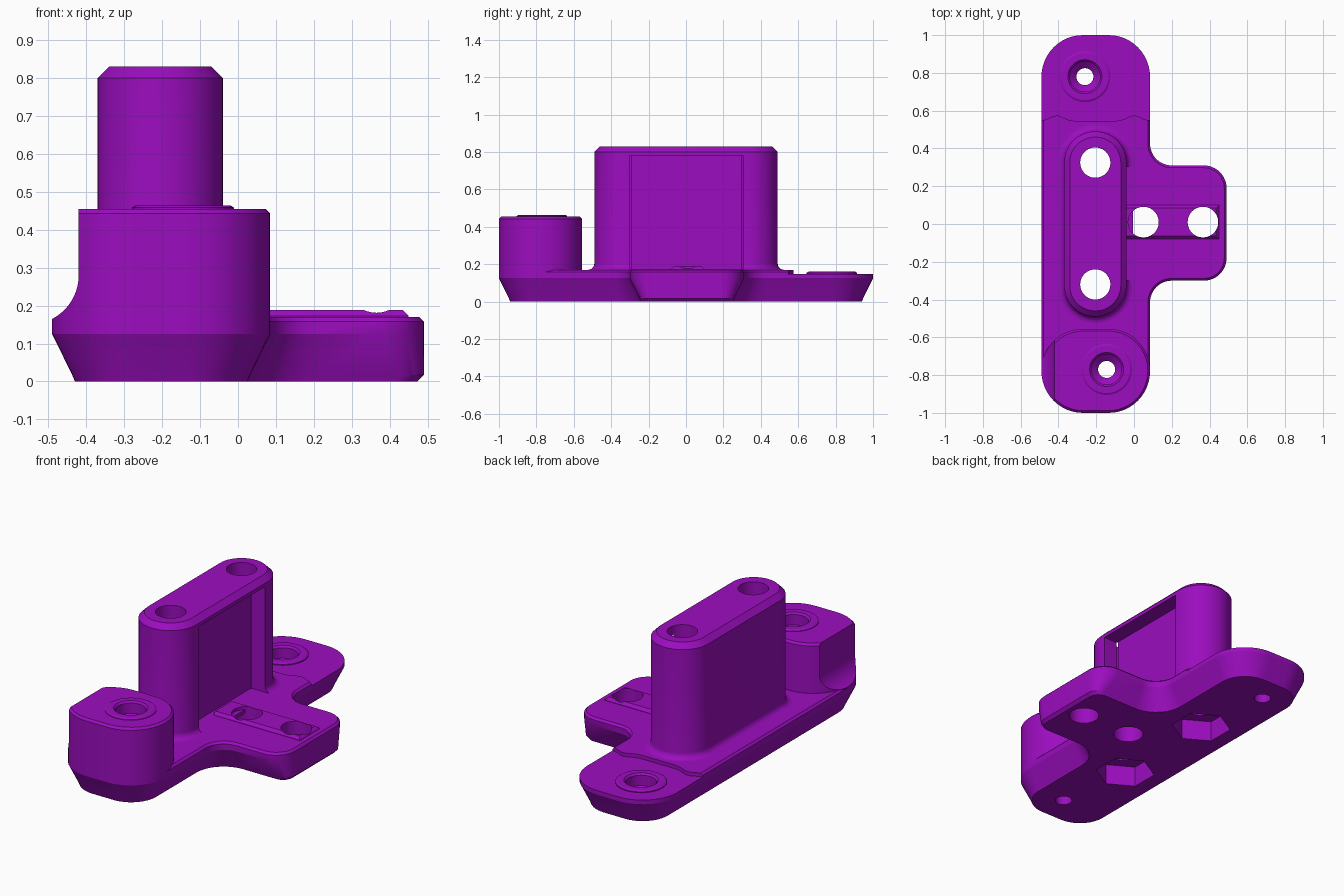
import bpy, bmesh, math
from mathutils import Vector

if "Cube" in bpy.data.objects:
    bpy.data.objects.remove(bpy.data.objects["Cube"])

purple = bpy.data.materials.new("purple")
purple.diffuse_color = (0.33, 0.004, 0.52, 1)
purple.use_nodes = True
purple.node_tree.nodes["Principled BSDF"].inputs["Base Color"].default_value = purple.diffuse_color


def rounded(corners, seg=12):
    """Counter-clockwise outline from (x, y, radius) corners, convex or concave."""
    pts, n = [], len(corners)
    for i, (x, y, r) in enumerate(corners):
        p = Vector((x, y))
        a = (Vector(corners[i - 1][:2]) - p).normalized()
        b = (Vector(corners[(i + 1) % n][:2]) - p).normalized()
        c = p + (a + b) * r          # all corners are right angles
        for k in range(seg + 1):
            t = math.pi / 2 * k / seg
            pts.append(c - b * r * math.cos(t) - a * r * math.sin(t))
    return [(q.x, q.y) for q in pts]


def ngon(x, y, r, n=40, start=0.0):
    return [(x + r * math.cos(start + 2 * math.pi * k / n),
             y + r * math.sin(start + 2 * math.pi * k / n)) for k in range(n)]


def loft(name, rings):
    """Closed solid through (z, outline) rings, listed from the bottom up."""
    bm = bmesh.new()
    loops = [[bm.verts.new((x, y, z)) for x, y in o] for z, o in rings]
    n = len(loops[0])
    for lo, hi in zip(loops, loops[1:]):
        for i in range(n):
            j = (i + 1) % n
            bm.faces.new((lo[i], lo[j], hi[j], hi[i]))
    bm.faces.new(loops[0][::-1])
    bm.faces.new(loops[-1])
    bmesh.ops.recalc_face_normals(bm, faces=bm.faces)
    me = bpy.data.meshes.new(name)
    bm.to_mesh(me)
    bm.free()
    ob = bpy.data.objects.new(name, me)
    bpy.context.collection.objects.link(ob)
    me.materials.append(purple)
    return ob


def box(name, x0, x1, y0, y1, z0, z1):
    o = [(x0, y0), (x1, y0), (x1, y1), (x0, y1)]
    return loft(name, [(z0, o), (z1, o)])


def prism(name, outline, z0, z1):
    return loft(name, [(z0, outline), (z1, outline)])


def cut(ob, cutters):
    for c in cutters:
        m = ob.modifiers.new("cut", 'BOOLEAN')
        m.operation, m.solver, m.object = 'DIFFERENCE', 'EXACT', c
        bpy.context.view_layer.objects.active = ob
        bpy.ops.object.modifier_apply(modifier=m.name)


# Outlines of the parts, shrunk by d
def plate_outline(d, end, r_end):
    r, f = 0.22 - d, 0.115 + d
    l, b, x = -0.49 + d, 0.085 - d, 0.49 - end
    y0, y1 = -0.30 + d, 0.31 - d
    return rounded([(l, -1 + d, r), (b, -1 + d, r), (b, y0, f), (x, y0, r_end),
                    (x, y1, r_end), (b, y1, f), (b, 1 - d, r), (l, 1 - d, r)])


def post_outline(d):
    r = 0.22 - d
    return rounded([(-0.49 + d, -1 + d, r), (0.085 - d, -1 + d, r),
                    (0.085 - d, -0.555 - d, r), (-0.49 + d, -0.555 - d, r)])


def pillar_outline(d):
    r = 0.165 - d
    return rounded([(-0.205 - r, -0.49 + d, r - .001), (-0.205 + r, -0.49 + d, r - .001),
                    (-0.205 + r, 0.49 - d, r - .001), (-0.205 - r, 0.49 - d, r - .001)])


# Base plate with sloped underside edges
plate = loft("base_plate", [(0, plate_outline(0.06, 0.017, 0.06)),
                            (0.017, plate_outline(0.053, 0.0, 0.065)),
                            (0.125, plate_outline(0, 0, 0.12)),
                            (0.158, plate_outline(0, 0, 0.12)),
                            (0.17, plate_outline(0.012, 0.012, 0.108))])

# Tall pillar with flared foot and chamfered top
foot = [(0.17 + 0.035 * (1 - math.cos(t)), pillar_outline(-0.035 * (1 - math.sin(t))))
        for t in [math.pi / 2 * k / 6 for k in range(7)]]
pillar = loft("pillar", [(0.15, pillar_outline(-0.035))] + foot +
              [(0.80, pillar_outline(0)), (0.83, pillar_outline(0.03))])

# Short post at the front end
post = loft("front_post", [(0.13, post_outline(0)), (0.443, post_outline(0)),
                           (0.455, post_outline(0.012))])

# Low rail on the arm
def rail_outline(d):
    return [(-0.10, -0.08 + d), (0.45 - d, -0.08 + d), (0.45 - d, 0.10 - d), (-0.10, 0.10 - d)]
rail = loft("arm_rail", [(0.15, rail_outline(0)), (0.172, rail_outline(0)),
                         (0.188, rail_outline(0.016))])

# Raised rings round the screw holes
screws = [(-0.26, 0.78, 0.16), (-0.145, -0.77, 0.464)]
rings = [loft(n, [(z - 0.03, ngon(x, y, 0.135)), (z - 0.006, ngon(x, y, 0.135)),
                  (z, ngon(x, y, 0.125))])
         for n, (x, y, z) in zip(("back_screw_ring", "front_screw_ring"), screws)]

# Cutters: screw holes with counterbore
screw_cuts = []
for x, y, z in screws:
    screw_cuts.append(loft("screw_cut", [
        (-0.1, ngon(x, y, 0.045)), (z - 0.10, ngon(x, y, 0.045)),
        (z - 0.07, ngon(x, y, 0.08)), (z - 0.01, ngon(x, y, 0.08)),
        (z + 0.01, ngon(x, y, 0.10))]))
# Bolt holes and hexagonal nut pockets below the pillar
bolt_cuts, arm_cuts = [], []
for y in (-0.32, 0.325):
    bolt_cuts.append(prism("bolt_cut", ngon(-0.205, y, 0.08), -0.1, 1))
    bolt_cuts.append(prism("nut_cut", ngon(-0.205, y, 0.16, 6, math.pi / 2), -0.1, 0.12))
for x in (0.05, 0.365):
    arm_cuts.append(prism("arm_cut", ngon(x, 0.01, 0.081), -0.1, 0.5))
# Pocket in the pillar side
pocket = box("pocket_cut", -0.13, 0.1, -0.30, 0.305, 0.171, 0.78)
# Lowered back end with a wavy step
wave = [(-0.6 + 0.025 * k, 0.545 + 0.03 * (math.exp(-((-0.6 + 0.025 * k + 0.41) / 0.05) ** 2)
         + math.exp(-((-0.6 + 0.025 * k) / 0.05) ** 2))) for k in range(33)]
step = prism("step_cut", wave + [(0.2, 1.2), (-0.6, 1.2)], 0.149, 0.4)
# Side relief of the front post: flat above, concave below
arc = [(-0.55 + 0.13 * math.cos(t), 0.28 + 0.13 * math.sin(t))
       for t in [-math.pi / 2 * k / 14 for k in range(15)]]
relief = prism("relief_cut", [(-0.42, 0.6)] + [(-0.7, 0.6), (-0.7, 0.15)] + arc[::-1], 0.3, 1.2)
for v in relief.data.vertices:                  # stand the profile up along y
    x, z, y = v.co
    v.co = (x, -y, z)
bm = bmesh.new()
bm.from_mesh(relief.data)
bmesh.ops.recalc_face_normals(bm, faces=bm.faces)
bm.to_mesh(relief.data)
bm.free()

cut(plate, [step] + screw_cuts + bolt_cuts + arm_cuts)
cut(pillar, [pocket] + bolt_cuts[0::2])
cut(post, [relief, screw_cuts[1]])
cut(rail, arm_cuts)
for ring, c in zip(rings, screw_cuts):
    cut(ring, [c])

for c in screw_cuts + bolt_cuts + arm_cuts + [pocket, step, relief]:
    bpy.data.objects.remove(c)

# Smooth round walls, keep edges crisp
bpy.ops.object.select_all(action='DESELECT')
for ob in [plate, pillar, post, rail] + rings:
    ob.select_set(True)
bpy.context.view_layer.objects.active = plate
bpy.ops.object.shade_smooth_by_angle(angle=math.radians(25))
